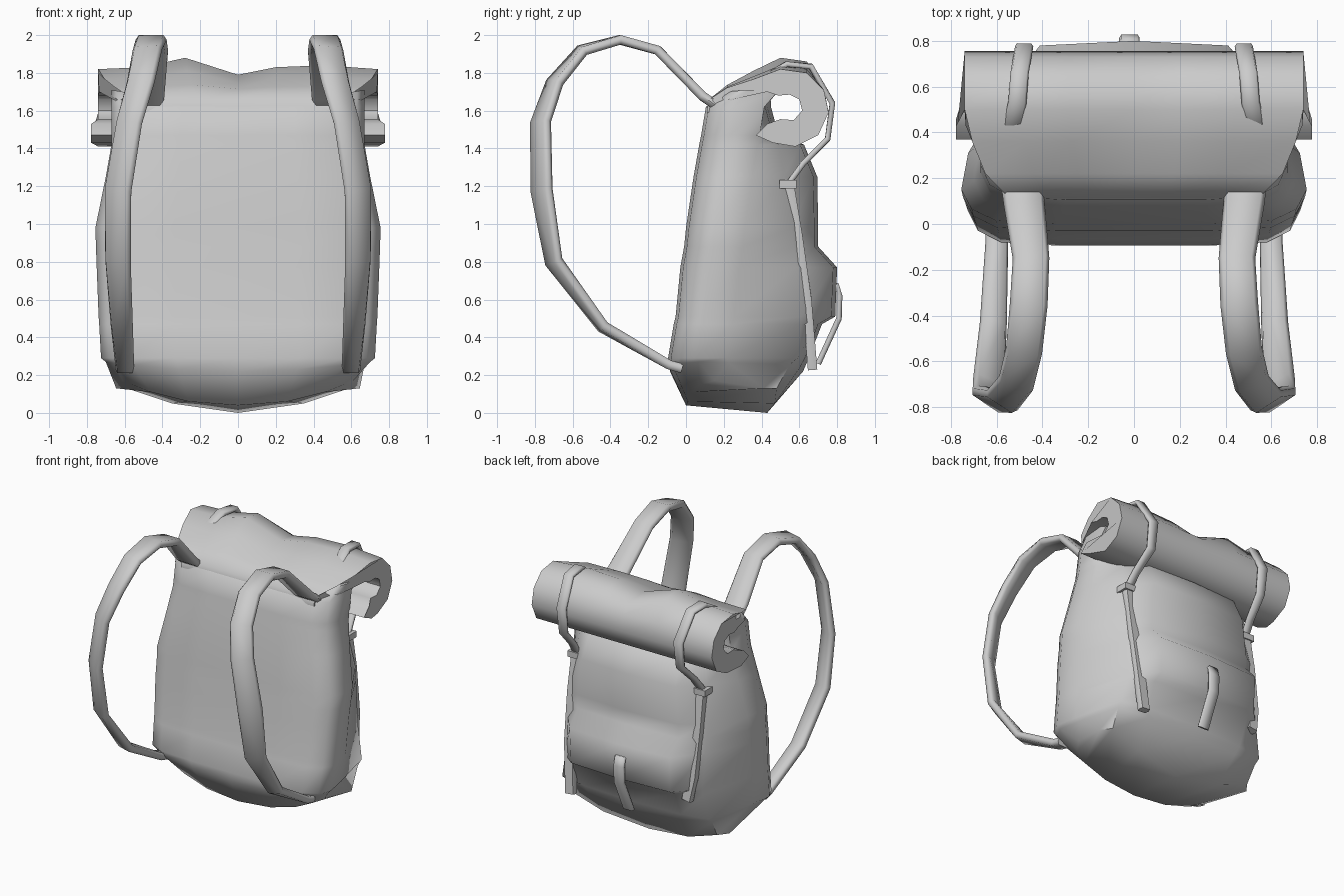
import bpy, bmesh, math
from mathutils import Vector, Matrix

old = bpy.data.objects.get("Cube")
if old:
    bpy.data.objects.remove(old, do_unlink=True)

# One plain grey for the whole model
GREY = (0.6, 0.6, 0.6, 1)
grey = bpy.data.materials.new("plain_grey")
grey.use_nodes = True
grey.diffuse_color = GREY
grey.node_tree.nodes["Principled BSDF"].inputs["Base Color"].default_value = GREY


def finish(name, bm, angle):
    bmesh.ops.recalc_face_normals(bm, faces=bm.faces)
    mesh = bpy.data.meshes.new(name)
    bm.to_mesh(mesh)
    bm.free()
    mesh.materials.append(grey)
    obj = bpy.data.objects.new(name, mesh)
    bpy.context.collection.objects.link(obj)
    bpy.ops.object.select_all(action='DESELECT')
    obj.select_set(True)
    bpy.context.view_layer.objects.active = obj
    bpy.ops.object.shade_smooth_by_angle(angle=math.radians(angle))
    return obj


def loft(bm, sections):
    """Join closed sections of equal length with quads; return the vertex rings."""
    rings = [[bm.verts.new(p) for p in s] for s in sections]
    for a, b in zip(rings, rings[1:]):
        for i in range(len(a)):
            j = (i + 1) % len(a)
            bm.faces.new((a[i], a[j], b[j], b[i]))
    return rings


def ribbon(name, path, thick, side=1):
    """Flat webbing along a path of (x, y, z, width, twist)."""
    pts = [Vector(p[:3]) for p in path]
    sections = []
    for i, (p, row) in enumerate(zip(pts, path)):
        t = (pts[min(i + 1, len(pts) - 1)] - pts[max(i - 1, 0)]).normalized()
        across = Vector((1, 0, 0))
        across = (across - t * across.dot(t)).normalized()
        across = Matrix.Rotation(row[4], 3, t) @ across
        normal = t.cross(across)
        ring = []
        for u, v in ((-1, 0), (-.8, 1), (.8, 1), (1, 0), (.8, -1), (-.8, -1)):
            q = p + across * u * row[3] / 2 + normal * v * thick / 2
            ring.append((q.x * side, q.y, q.z))
        sections.append(ring)
    bm = bmesh.new()
    rings = loft(bm, sections)
    bm.faces.new(rings[0])
    bm.faces.new(rings[-1])
    return finish(name, bm, 70)


# Pack body with the back pocket bulge: z, front y, back corner y, back middle y, half width, lift
LEVELS = [
    (0.22, -.085, .55, .62, .70, .05),
    (0.29, -.095, .59, .65, .725, 0),
    (0.47, -.065, .61, .72, .735, 0),
    (0.51, -.055, .61, .79, .738, 0),
    (0.77, -.03, .58, .80, .748, 0),
    (0.88, -.01, .57, .70, .752, 0),
    (0.98, .00, .56, .70, .755, 0),
    (1.25, .04, .52, .695, .70, 0),
    (1.42, .07, .49, .625, .67, 0),
    (1.47, .08, .46, .49, .67, 0),
    (1.62, .105, .42, .45, .67, 0),
    (1.65, .18, .42, .45, .67, .06),
]
# Base outline with its lower side corners: x, y, z
BASE = [(0, .0, .04), (.26, .01, .06), (.46, .03, .11), (.56, .07, .15), (.61, .15, .17),
        (.645, .41, .13), (.59, .48, .13), (.35, .47, .05), (0, .43, 0)]


def mirrored(half):
    return half + [(-x, y, z) for x, y, z in half[-2:0:-1]]


def body_ring(z, front, corner, back, w, lift):
    square = .76 + max(0, .5 - z) * .35
    half = [(0, front), (.45, front), (.8, front + .015), (.94, front + .065),
            (1, front + .15), (.96, front + .31), (square, corner), (.55, back - .02), (0, back)]
    return mirrored([(x * w, y, z + lift * x * x) for x, y in half])


bm = bmesh.new()
rings = loft(bm, [mirrored(BASE)] + [body_ring(*level) for level in LEVELS])
for ring in (rings[0], rings[-1]):
    for i in range(4):
        for s in (1, -1):
            ids = [s * i, s * (i + 1), s * (7 - i), s * (8 - i)]
            corners = list(dict.fromkeys(ring[k % 16] for k in ids))
            bm.faces.new(corners)
finish("pack_body", bm, 60)

# Top flap curling into a roll: side profile as (y, z)
ROLL = [(.112, 1.59), (.115, 1.655), (.22, 1.725), (.36, 1.775), (.5, 1.83), (.64, 1.81), (.73, 1.71),
        (.755, 1.59), (.70, 1.47), (.58, 1.41), (.46, 1.43), (.37, 1.47), (.43, 1.53),
        (.50, 1.555), (.57, 1.55), (.615, 1.6), (.60, 1.66), (.55, 1.685), (.49, 1.68),
        (.43, 1.70), (.25, 1.66), (.15, 1.59)]
STATIONS = [(-.74, -.01), (-.5, 0), (-.28, .05), (0, -.04), (.2, 0), (.45, .01), (.74, -.01)]


def roll_width(y, z):
    if y < .16:
        return .74
    if y < .45 and z > 1.55:
        return .84 + (y - .15) * .55
    return 1.05 if z < 1.54 and y < .5 else 1


bm = bmesh.new()
rings = loft(bm, [[(x * roll_width(y, z), y, z + dz * min(1, max(0, (z - 1.7) * 10)))
                   for y, z in ROLL] for x, dz in STATIONS])
bm.faces.new(rings[0])
bm.faces.new(rings[-1])
finish("rolled_top_flap", bm, 55)

SHOULDER = [(.49, .17, 1.62, .18, 0), (.48, .09, 1.675, .18, 0), (.45, -.15, 1.92, .16, 0),
            (.46, -.35, 1.975, .165, 0), (.48, -.55, 1.92, .16, -.15), (.515, -.695, 1.75, .16, -.35),
            (.575, -.77, 1.54, .16, -.55), (.635, -.765, 1.18, .17, -.6), (.635, -.70, .80, .15, -.45),
            (.615, -.44, .455, .12, -.2), (.60, -.09, .255, .10, 0), (.60, -.02, .235, .10, 0)]
ROLL_STRAP = [(.535, .40, 1.73, .08, 0), (.53, .44, 1.79, .08, 0), (.51, .53, 1.845, .08, 0),
              (.50, .66, 1.835, .08, 0), (.48, .775, 1.64, .08, 0), (.48, .75, 1.45, .07, 0),
              (.50, .62, 1.32, .06, 0), (.515, .54, 1.21, .06, 0)]

# The lower straps hang to different heights: side, label, end y, end z
for side, label, end_y, end_z in ((1, "left", .67, .23), (-1, "right", .66, .43)):
    ribbon(label + "_shoulder_strap", SHOULDER, .05, side)
    ribbon(label + "_roll_strap", ROLL_STRAP, .03, side)
    lower = [(.515, .545, 1.22, .07, 0), (.515, .59, .95, .08, 0), (.505, .64, .6, .08, 0),
             (.475, end_y, end_z, .08, 0)]
    ribbon(label + "_lower_strap", lower, .05, side)
    # Buckle joining the two side straps
    bm = bmesh.new()
    bmesh.ops.create_cube(bm, size=1, matrix=Matrix.Translation((.515 * side, .54, 1.21))
                          @ Matrix.Diagonal((.10, .09, .045, 1)))
    finish(label + "_buckle", bm, 30)

# Pocket pull tab
ribbon("pocket_tab", [(-.02, .74, .66, .09, 0), (-.02, .80, .675, .09, 0), (-.02, .813, .62, .09, 0),
                      (-.02, .81, .50, .09, 0), (-.02, .70, .26, .09, 0)], .03)
